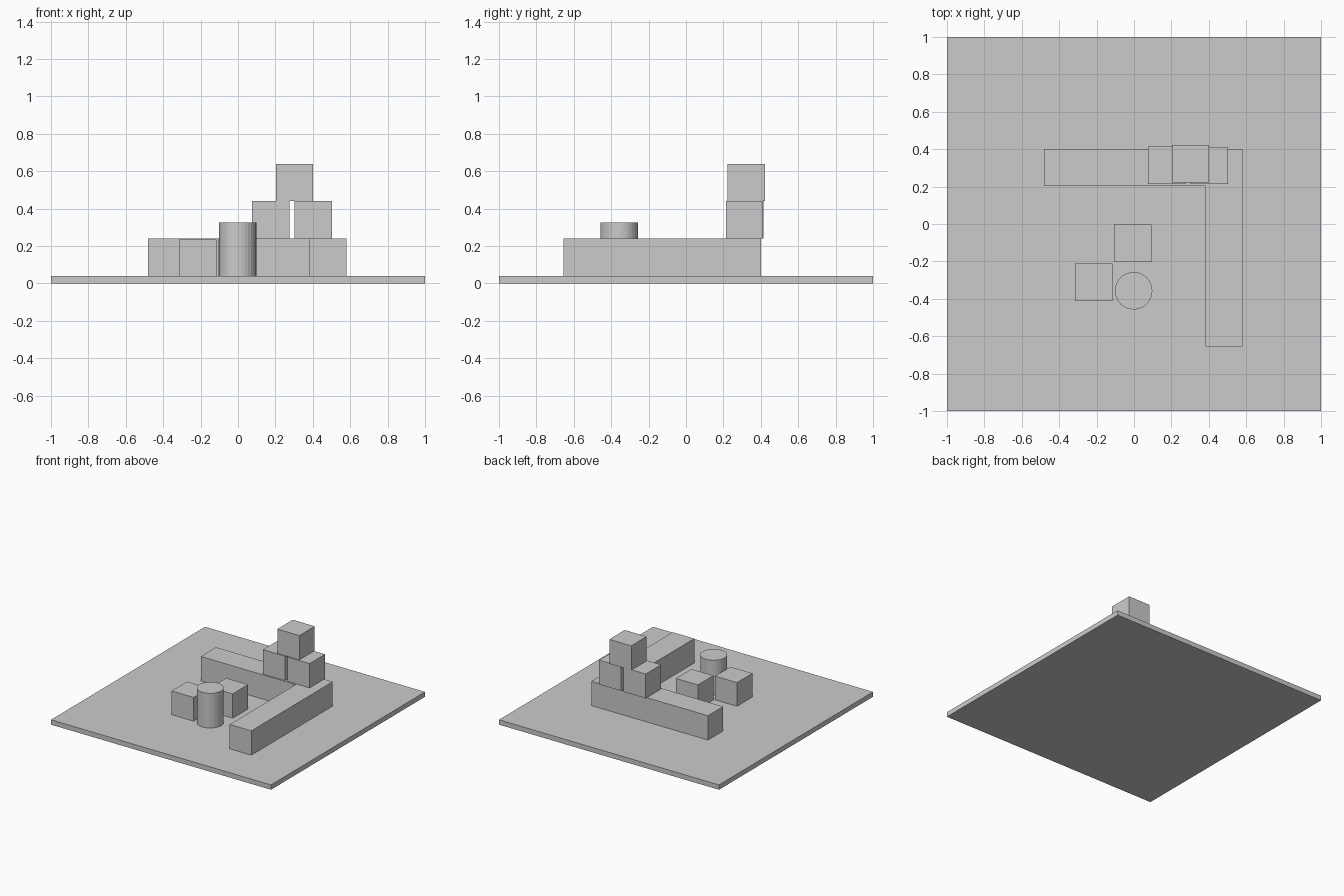
import bpy
import bmesh

if "Cube" in bpy.data.objects:
    bpy.data.objects.remove(bpy.data.objects["Cube"])


def finish(name, bm):
    bmesh.ops.recalc_face_normals(bm, faces=bm.faces[:])
    mesh = bpy.data.meshes.new(name)
    bm.to_mesh(mesh)
    bm.free()
    obj = bpy.data.objects.new(name, mesh)
    bpy.context.collection.objects.link(obj)
    return obj


def prism(name, outline, z0, z1):
    """Extrude a flat outline from z0 up to z1."""
    bm = bmesh.new()
    face = bm.faces.new([bm.verts.new((x, y, z0)) for x, y in outline])
    up = bmesh.ops.extrude_face_region(bm, geom=[face], use_keep_orig=True)
    verts = [v for v in up["geom"] if isinstance(v, bmesh.types.BMVert)]
    bmesh.ops.translate(bm, verts=verts, vec=(0, 0, z1 - z0))
    return finish(name, bm)


def block(name, x, y, z, w=0.2, d=0.2, h=0.2):
    """Box with its lowest corner at x, y, z."""
    return prism(name, [(x, y), (x + w, y), (x + w, y + d), (x, y + d)], z, z + h)


# Ground slab
block("floor_slab", -1, -1, 0, 2, 2, 0.04)

# L-shaped low wall
prism("corner_wall", [(-0.48, 0.203), (0.383, 0.203), (0.383, -0.655),
                      (0.58, -0.655), (0.58, 0.4), (-0.48, 0.4)], 0.04, 0.24)

# Crates stacked on the wall
block("stack_crate_left", 0.076, 0.215, 0.24)
block("stack_crate_right", 0.302, 0.213, 0.24)
block("stack_crate_top", 0.202, 0.222, 0.44)

# Loose crates on the floor
block("loose_crate_back", -0.107, -0.202, 0.04)
block("loose_crate_front", -0.316, -0.411, 0.035)

# Barrel
bpy.ops.mesh.primitive_cylinder_add(vertices=32, radius=0.1, depth=0.285,
                                    location=(-0.002, -0.357, 0.1825))
bpy.context.object.name = "barrel"
